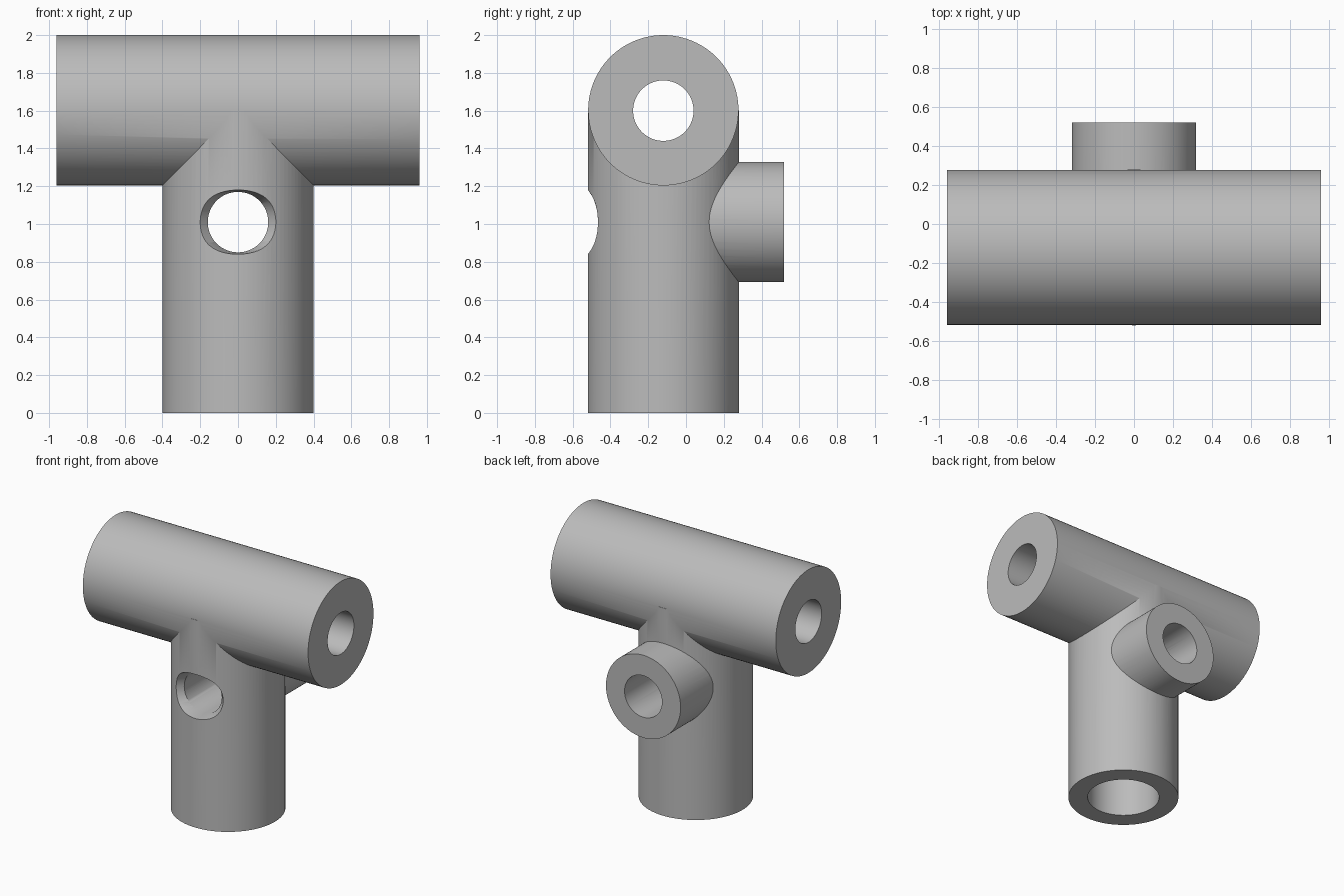
import bpy
import math
from mathutils import Matrix

cube = bpy.data.objects.get("Cube")
if cube:
    bpy.data.objects.remove(cube, do_unlink=True)

AXIS_Y = -0.12      # shared plane of post and crossbar
BAR_Z = 1.6         # crossbar height
PORT_Z = 1.01       # side port height
ALONG = {
    "x": Matrix.Rotation(math.pi / 2, 4, "Y"),
    "y": Matrix.Rotation(-math.pi / 2, 4, "X"),
    "z": Matrix.Identity(4),
}

grey = bpy.data.materials.new("plain_grey")
grey.use_nodes = True
colour = (0.5, 0.5, 0.5, 1)
grey.diffuse_color = colour
grey.node_tree.nodes["Principled BSDF"].inputs["Base Color"].default_value = colour


def rod(name, axis, radius, start, end, centre, end_radius=None):
    """Round bar (or cone) from start to end along one axis."""
    bpy.ops.mesh.primitive_cone_add(
        vertices=96, radius1=radius,
        radius2=radius if end_radius is None else end_radius,
        depth=end - start)
    obj = bpy.context.object
    obj.name = name
    place = Matrix.Translation(centre) @ ALONG[axis]
    obj.data.transform(place @ Matrix.Translation((0, 0, (start + end) / 2)))
    obj.data.materials.append(grey)
    return obj


def combine(body, tool, operation):
    """Apply a boolean and discard the tool."""
    mod = body.modifiers.new(operation.lower(), "BOOLEAN")
    mod.operation = operation
    mod.solver = "EXACT"
    mod.object = tool
    bpy.ops.object.select_all(action="DESELECT")
    bpy.context.view_layer.objects.active = body
    body.select_set(True)
    bpy.ops.object.modifier_apply(modifier=mod.name)
    bpy.data.objects.remove(tool, do_unlink=True)


# Solid body: post, crossbar and rear port
body = rod("pipe_connector", "z", 0.4, 0, BAR_Z, (0, AXIS_Y, 0))
bar = rod("crossbar", "x", 0.398, -0.96, 0.96, (0, AXIS_Y, BAR_Z + 0.002))
port = rod("rear_port", "y", 0.318, AXIS_Y, 0.52, (0, 0, PORT_Z))
combine(body, bar, "UNION")
combine(body, port, "UNION")

# Bores through the crossbar, the rear port and up into the post
combine(body, rod("bar_bore", "x", 0.16, -1.1, 1.1, (0, AXIS_Y, BAR_Z)), "DIFFERENCE")
combine(body, rod("port_bore", "y", 0.16, -0.7, 0.7, (0, 0, PORT_Z)), "DIFFERENCE")
combine(body, rod("post_bore", "z", 0.26, -0.1, 0.6, (0, AXIS_Y, 0)), "DIFFERENCE")

# Flared lip on the front opening, wider than it is tall
lip = rod("front_lip", "y", 0.3, -0.566, -0.426, (0, 0, 0), 0.16)
for v in lip.data.vertices:
    t = (-0.426 - v.co.y) / 0.14
    v.co.z *= (0.16 + 0.015 * t) / (0.16 + 0.14 * t)
    v.co.z += PORT_Z
combine(body, lip, "DIFFERENCE")

bpy.ops.object.select_all(action="DESELECT")
bpy.context.view_layer.objects.active = body
body.select_set(True)
bpy.ops.object.shade_smooth_by_angle(angle=math.radians(30))
